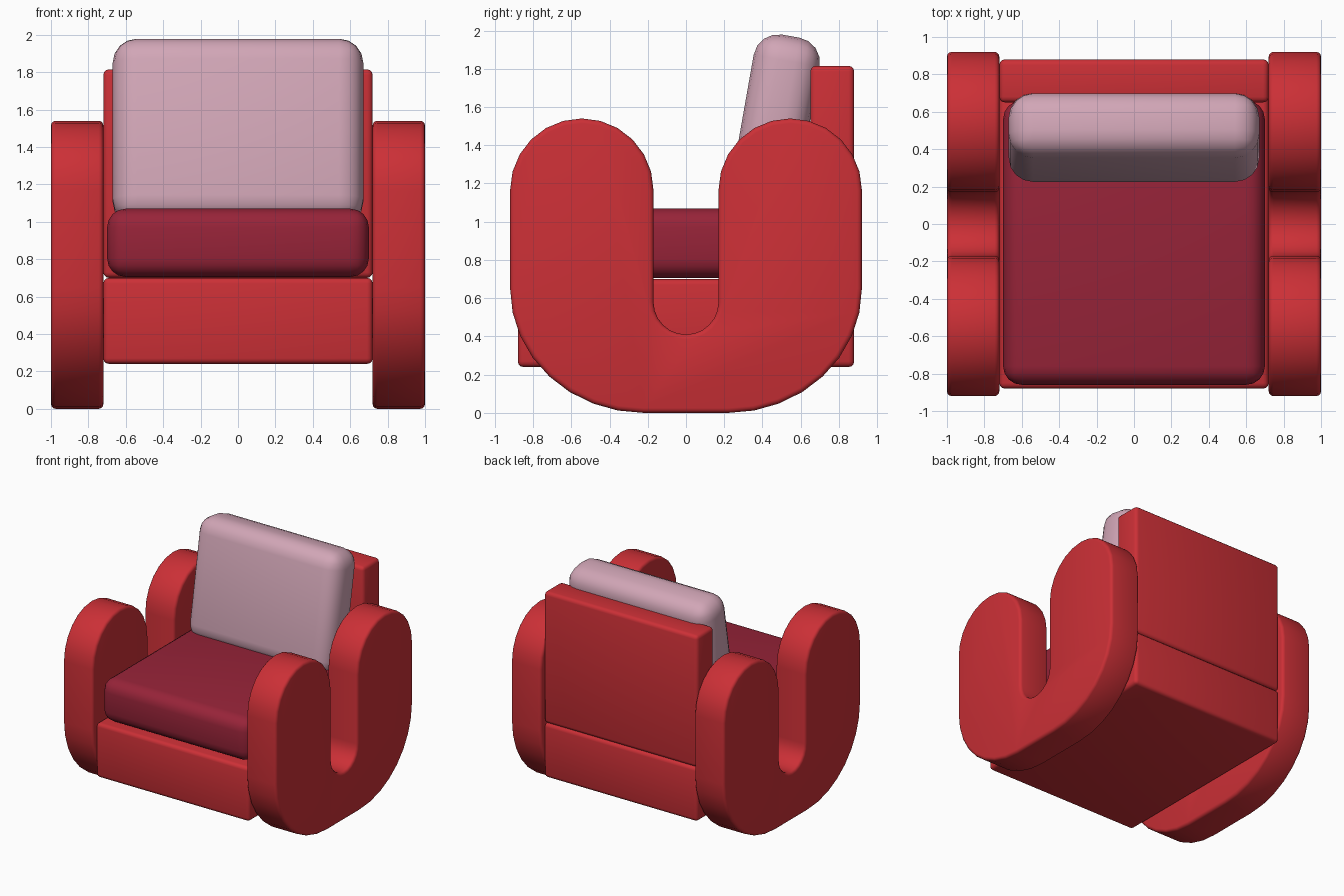
import bpy, bmesh, math

cube = bpy.data.objects.get("Cube")
if cube:
    bpy.data.objects.remove(cube, do_unlink=True)


def material(name, rgb):
    mat = bpy.data.materials.new(name)
    mat.use_nodes = True
    mat.diffuse_color = (*rgb, 1)
    mat.node_tree.nodes["Principled BSDF"].inputs["Base Color"].default_value = (*rgb, 1)
    return mat


red = material("red upholstery", (0.60, 0.029, 0.037))
maroon = material("maroon fabric", (0.31, 0.017, 0.04))
pink = material("pale pink fabric", (0.64, 0.38, 0.47))


def finish(name, bm, mat, bevel, segments):
    """Turn a bmesh into a bevelled, smooth shaded object."""
    bmesh.ops.recalc_face_normals(bm, faces=bm.faces)
    mesh = bpy.data.meshes.new(name)
    bm.to_mesh(mesh)
    bm.free()
    mesh.materials.append(mat)
    obj = bpy.data.objects.new(name, mesh)
    bpy.context.collection.objects.link(obj)
    mod = obj.modifiers.new("Rounded edges", 'BEVEL')
    mod.width = bevel
    mod.segments = segments
    mod.limit_method = 'ANGLE'
    mod.angle_limit = math.radians(40)
    bpy.ops.object.select_all(action='DESELECT')
    obj.select_set(True)
    bpy.context.view_layer.objects.active = obj
    bpy.ops.object.modifier_apply(modifier=mod.name)
    bpy.ops.object.shade_smooth_by_angle(angle=math.radians(35))
    return obj


def box(name, lo, hi, mat, bevel, segments):
    """Rounded box between two corners, with its origin at the centre."""
    bm = bmesh.new()
    bmesh.ops.create_cube(bm, size=1)
    for v in bm.verts:
        v.co = [c * (b - a) for c, a, b in zip(v.co, lo, hi)]
    obj = finish(name, bm, mat, bevel, segments)
    obj.location = [(a + b) / 2 for a, b in zip(lo, hi)]
    return obj


def arc(cy, cz, ry, rz, start, end, steps):
    for i in range(steps + 1):
        t = math.radians(start + (end - start) * i / steps)
        yield cy + ry * math.cos(t), cz + rz * math.sin(t)


def arm(name, x0, x1):
    """U-shaped side panel: half profile, mirrored front to back."""
    half = list(arc(0, 0.58, 0.17, 0.17, -90, 0, 6))            # slot
    half += arc(0.545, 1.165, 0.375, 0.375, 180, 0, 12)          # rounded top
    half += arc(0.22, 0.65, 0.70, 0.65, 0, -90, 8)               # lower sweep
    profile = half + [(-y, z) for y, z in reversed(half[1:])]
    bm = bmesh.new()
    face = bm.faces.new([bm.verts.new((x0, y, z)) for y, z in profile])
    side = bmesh.ops.extrude_face_region(bm, geom=[face])
    for v in side["geom"]:
        if isinstance(v, bmesh.types.BMVert):
            v.co.x = x1
    return finish(name, bm, red, 0.025, 3)


# Side panels
arm("left_arm", 0.72, 1.0)
arm("right_arm", -1.0, -0.72)

# Frame
box("seat_base", (-0.72, -0.88, 0.24), (0.72, 0.88, 0.70), red, 0.03, 3)
box("backrest", (-0.72, 0.65, 0.70), (0.72, 0.88, 1.815), red, 0.03, 3)

# Cushions
box("seat_cushion", (-0.70, -0.86, 0.705), (0.70, 0.66, 1.07), maroon, 0.10, 4)
cushion = box("back_cushion", (-0.67, 0.287, 0.978), (0.67, 0.637, 1.978), pink, 0.13, 4)
cushion.rotation_euler.x = math.radians(-10)
